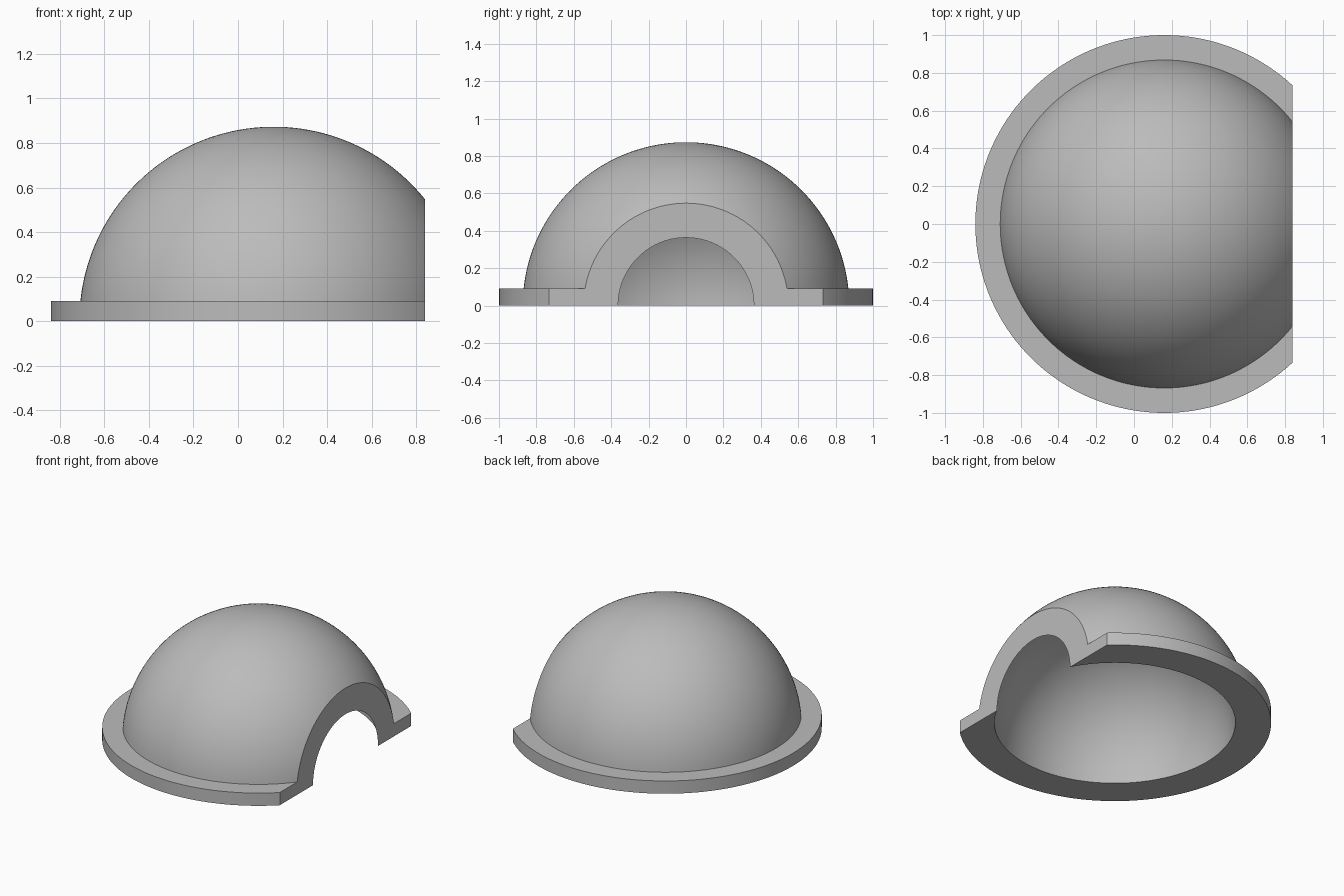
import bpy
import bmesh
from math import cos, sin, asin, pi, tau
from mathutils import Vector

cube = bpy.data.objects.get("Cube")
if cube:
    bpy.data.objects.remove(cube, do_unlink=True)

OUTER, INNER = 0.873, 0.771      # dome radii
RIM, RIM_H = 1.0, 0.09           # flange radius and height
CUT = 0.68                       # distance from dome axis to the flat side
STEPS, SEGMENTS = 40, 160


def arc(radius, start, end):
    """Points of a meridian arc between two elevation angles."""
    angles = [start + (end - start) * i / STEPS for i in range(STEPS + 1)]
    return [(radius * cos(a), radius * sin(a)) for a in angles]


# Half section: outer dome, flange, inner dome
profile = arc(OUTER, pi / 2, asin(RIM_H / OUTER))
profile += [(RIM, RIM_H), (RIM, 0)]
profile += arc(INNER, 0, pi / 2)

# Revolve the section into a hollow flanged dome
bm = bmesh.new()
verts = [bm.verts.new((r, 0, z)) for r, z in profile]
edges = [bm.edges.new(pair) for pair in zip(verts, verts[1:])]
bmesh.ops.spin(bm, geom=verts + edges, cent=(0, 0, 0), axis=(0, 0, 1),
               angle=tau, steps=SEGMENTS, use_merge=True)
bmesh.ops.remove_doubles(bm, verts=bm.verts, dist=0.0001)

# Slice off one side and close the arched section
cut = bmesh.ops.bisect_plane(bm, geom=bm.verts[:] + bm.edges[:] + bm.faces[:],
                             plane_co=(CUT, 0, 0), plane_no=(1, 0, 0),
                             clear_outer=True)
rim_edges = [e for e in cut["geom_cut"] if isinstance(e, bmesh.types.BMEdge)]
bmesh.ops.edgeloop_fill(bm, edges=rim_edges)
bmesh.ops.recalc_face_normals(bm, faces=bm.faces)
bmesh.ops.translate(bm, verts=bm.verts, vec=Vector(((RIM - CUT) / 2, 0, 0)))

mesh = bpy.data.meshes.new("flanged_dome")
bm.to_mesh(mesh)
bm.free()
dome = bpy.data.objects.new("flanged_dome", mesh)
bpy.context.collection.objects.link(dome)

# Plain grey material
grey = bpy.data.materials.new("plain_grey")
grey.use_nodes = True
colour = (0.5, 0.5, 0.5, 1)
grey.diffuse_color = colour
grey.node_tree.nodes["Principled BSDF"].inputs["Base Color"].default_value = colour
mesh.materials.append(grey)

# Smooth dome with crisp edges
bpy.ops.object.select_all(action="DESELECT")
dome.select_set(True)
bpy.context.view_layer.objects.active = dome
bpy.ops.object.shade_smooth_by_angle(angle=pi / 6)
